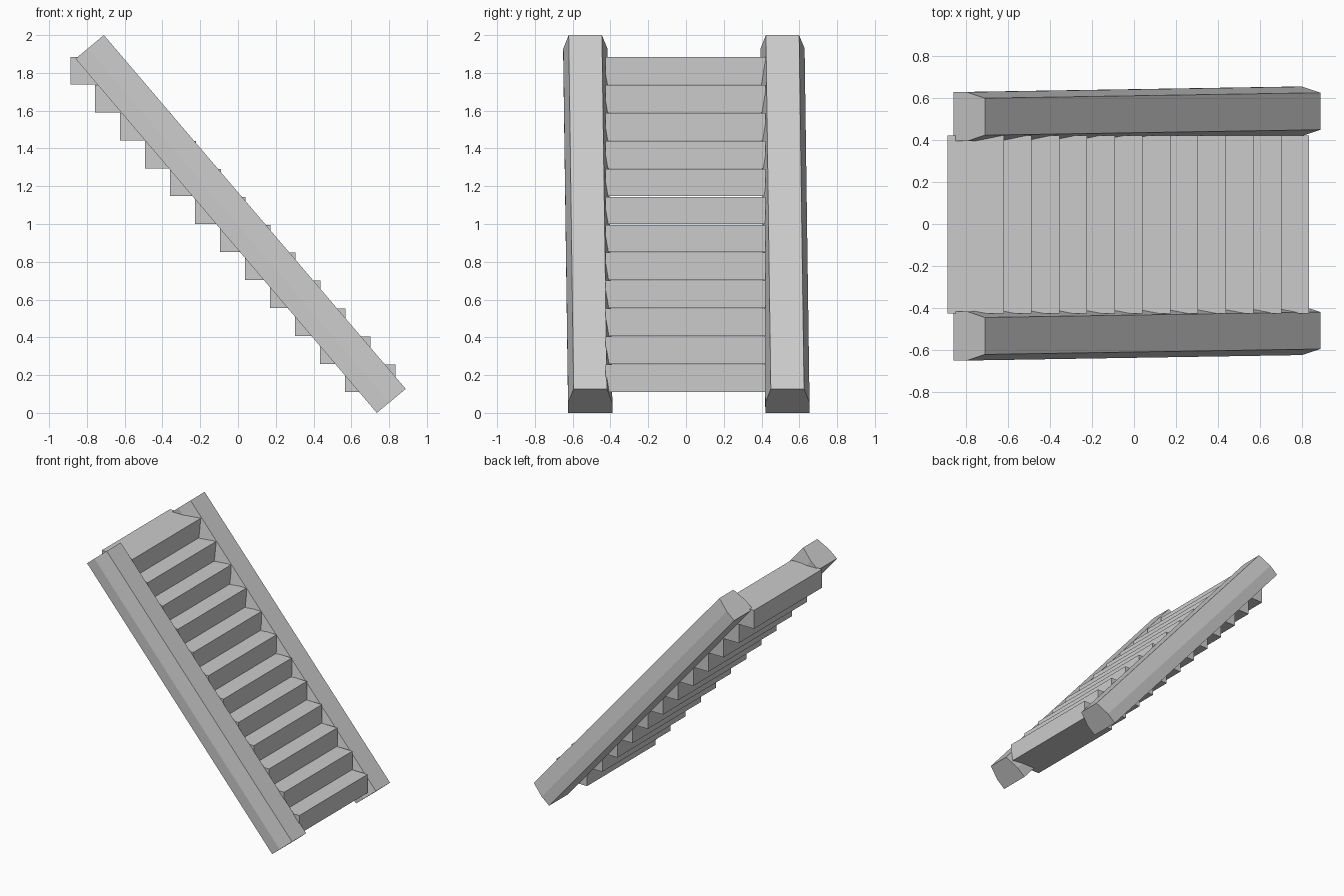
import bpy, bmesh

if "Cube" in bpy.data.objects:
    bpy.data.objects.remove(bpy.data.objects["Cube"])


def make_object(name, verts, faces):
    mesh = bpy.data.meshes.new(name)
    bm = bmesh.new()
    vs = [bm.verts.new(v) for v in verts]
    for f in faces:
        bm.faces.new([vs[i] for i in f])
    bmesh.ops.recalc_face_normals(bm, faces=bm.faces)
    bm.to_mesh(mesh)
    bm.free()
    obj = bpy.data.objects.new(name, mesh)
    bpy.context.collection.objects.link(obj)
    return obj


def step(name, x0, x1, z0, z1, y0=-0.427, y1=0.422):
    bpy.ops.mesh.primitive_cube_add(size=1, location=((x0 + x1) / 2, (y0 + y1) / 2, (z0 + z1) / 2))
    obj = bpy.context.object
    obj.name = name
    obj.scale = (x1 - x0, y1 - y0, z1 - z0)


# Side rail section: (y offset, fraction from underside to top face)
SECTION = [(-0.117, 0), (0.117, 0), (0.117, 0.43), (0.088, 1), (-0.088, 1), (-0.117, 0.43)]


def rail(name, y_top, y_bottom):
    # Each end: underside corner (x, z) and top corner (x, z), swept down the slope
    ends = [((-0.86, 1.875), (-0.71, 2.0), y_top), ((0.735, 0.0), (0.888, 0.127), y_bottom)]
    verts = [(a[0] + (b[0] - a[0]) * t, yc + dy, a[1] + (b[1] - a[1]) * t)
             for a, b, yc in ends for dy, t in SECTION]
    n = len(SECTION)
    sides = [(i, (i + 1) % n, (i + 1) % n + n, i + n) for i in range(n)]
    make_object(name, verts, sides + [tuple(range(n)), tuple(range(n, 2 * n))])


# Twelve overlapping block steps, top to bottom
for i in range(12):
    x = -0.888 + i * 0.1322
    z = 1.884 - i * 0.148
    step(f"step_{i + 1:02d}", x, x + 0.268, z - 0.145, z)

# Two chamfered side rails, both drifting slightly sideways
rail("front_side_rail", -0.533, -0.507)
rail("back_side_rail", 0.511, 0.537)
